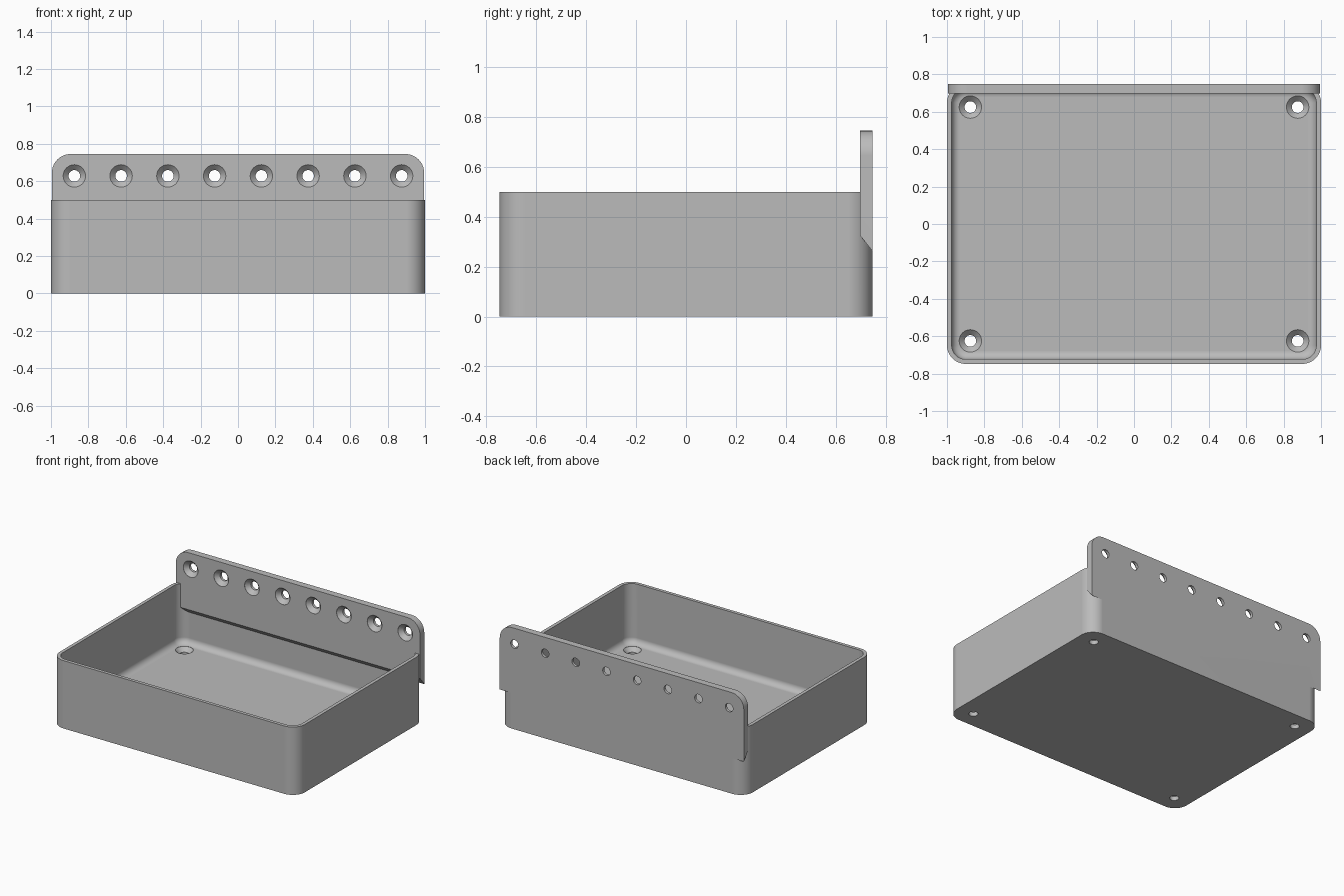
import bpy, bmesh, math
from mathutils import Matrix, Vector

if "Cube" in bpy.data.objects:
    bpy.data.objects.remove(bpy.data.objects["Cube"])

grey = bpy.data.materials.new("plain_grey")
grey.use_nodes = True
colour = (0.5, 0.5, 0.5, 1)
grey.diffuse_color = colour
grey.node_tree.nodes["Principled BSDF"].inputs["Base Color"].default_value = colour

WIDTH, DEPTH, HEIGHT = 1.0, 0.748, 0.5     # tray half sizes and height
WALL, FLOOR, FILLET, CORNER = 0.025, 0.06, 0.045, 0.1
PLATE_FRONT, PLATE_TOP, PLATE_HALF = 0.698, 0.745, 0.995
SEGMENTS = 10


def arc(cx, cy, r, start):
    """Quarter circle, counter-clockwise from the start angle in degrees."""
    angles = [math.radians(start + 90 * i / SEGMENTS) for i in range(SEGMENTS + 1)]
    return [(cx + r * math.cos(a), cy + r * math.sin(a)) for a in angles]


def rounded_ring(inset, z):
    hx, hy, r = WIDTH - inset, DEPTH - inset, CORNER - inset
    pts = []
    for i, (sx, sy) in enumerate([(1, 1), (-1, 1), (-1, -1), (1, -1)]):
        pts += arc(sx * (hx - r), sy * (hy - r), r, 90 * i)
    return [(x, y, z) for x, y in pts]


def loft(name, rings):
    """Closed solid skinned through rings of equal length."""
    bm = bmesh.new()
    rows = [[bm.verts.new(p) for p in ring] for ring in rings]
    n = len(rows[0])
    for low, high in zip(rows, rows[1:]):
        for i in range(n):
            j = (i + 1) % n
            bm.faces.new((low[i], low[j], high[j], high[i]))
    bm.faces.new(rows[0])
    bm.faces.new(rows[-1])
    bmesh.ops.recalc_face_normals(bm, faces=bm.faces)
    mesh = bpy.data.meshes.new(name)
    bm.to_mesh(mesh)
    bm.free()
    mesh.materials.append(grey)
    obj = bpy.data.objects.new(name, mesh)
    bpy.context.collection.objects.link(obj)
    return obj


def combine(target, other, operation):
    mod = target.modifiers.new(operation.lower(), "BOOLEAN")
    mod.operation, mod.solver, mod.object = operation, "EXACT", other
    bpy.context.view_layer.objects.active = target
    bpy.ops.object.modifier_apply(modifier=mod.name)
    bpy.data.objects.remove(other)


def screw_hole(target, position, axis):
    """Countersunk through hole; axis points out of the countersunk face."""
    turn = Vector((0, 0, 1)).rotation_difference(Vector(axis)).to_matrix().to_4x4()
    place = Matrix.Translation(position) @ turn
    rings = []
    for r, h in [(0.031, -0.1), (0.031, -0.03), (0.06, -0.001), (0.06, 0.02)]:
        rings.append([place @ Vector((r * math.cos(a), r * math.sin(a), h))
                      for a in (math.tau * i / 32 for i in range(32))])
    cutter = loft("hole_cutter", rings)
    cutter.hide_render = True
    combine(target, cutter, "DIFFERENCE")


# Open tray: outer wall, rim, inner wall and floor fillet
rings = [rounded_ring(0, 0), rounded_ring(0, HEIGHT), rounded_ring(WALL, HEIGHT)]
for i in range(9):
    a = math.pi / 2 * i / 8
    rings.append(rounded_ring(WALL + FILLET * (1 - math.cos(a)),
                              FLOOR + FILLET * (1 - math.sin(a))))
tray = loft("mounting_tray", rings)

# Back plate with rounded top corners and a sloping underside
top = (arc(PLATE_HALF - CORNER, PLATE_TOP - CORNER, CORNER, 0)
       + arc(CORNER - PLATE_HALF, PLATE_TOP - CORNER, CORNER, 90))


def plate_ring(y, bottom):
    pts = top + [(-PLATE_HALF, bottom), (PLATE_HALF, bottom)]
    return [(x, y, z) for x, z in pts]


plate = loft("back_plate", [plate_ring(PLATE_FRONT, 0.325), plate_ring(DEPTH, 0.262)])
combine(tray, plate, "UNION")

# Row of wall screw holes, then one floor hole in each corner
for i in range(8):
    screw_hole(tray, (-0.875 + 0.25 * i, PLATE_FRONT, 0.628), (0, -1, 0))
for x in (-0.875, 0.875):
    for y in (-0.625, 0.625):
        screw_hole(tray, (x, y, FLOOR), (0, 0, 1))

# Smooth curves, crisp edges
bpy.ops.object.select_all(action="DESELECT")
tray.select_set(True)
bpy.context.view_layer.objects.active = tray
bpy.ops.object.shade_smooth_by_angle(angle=math.radians(30))
weighted = tray.modifiers.new("weighted_normals", "WEIGHTED_NORMAL")
weighted.keep_sharp = True
